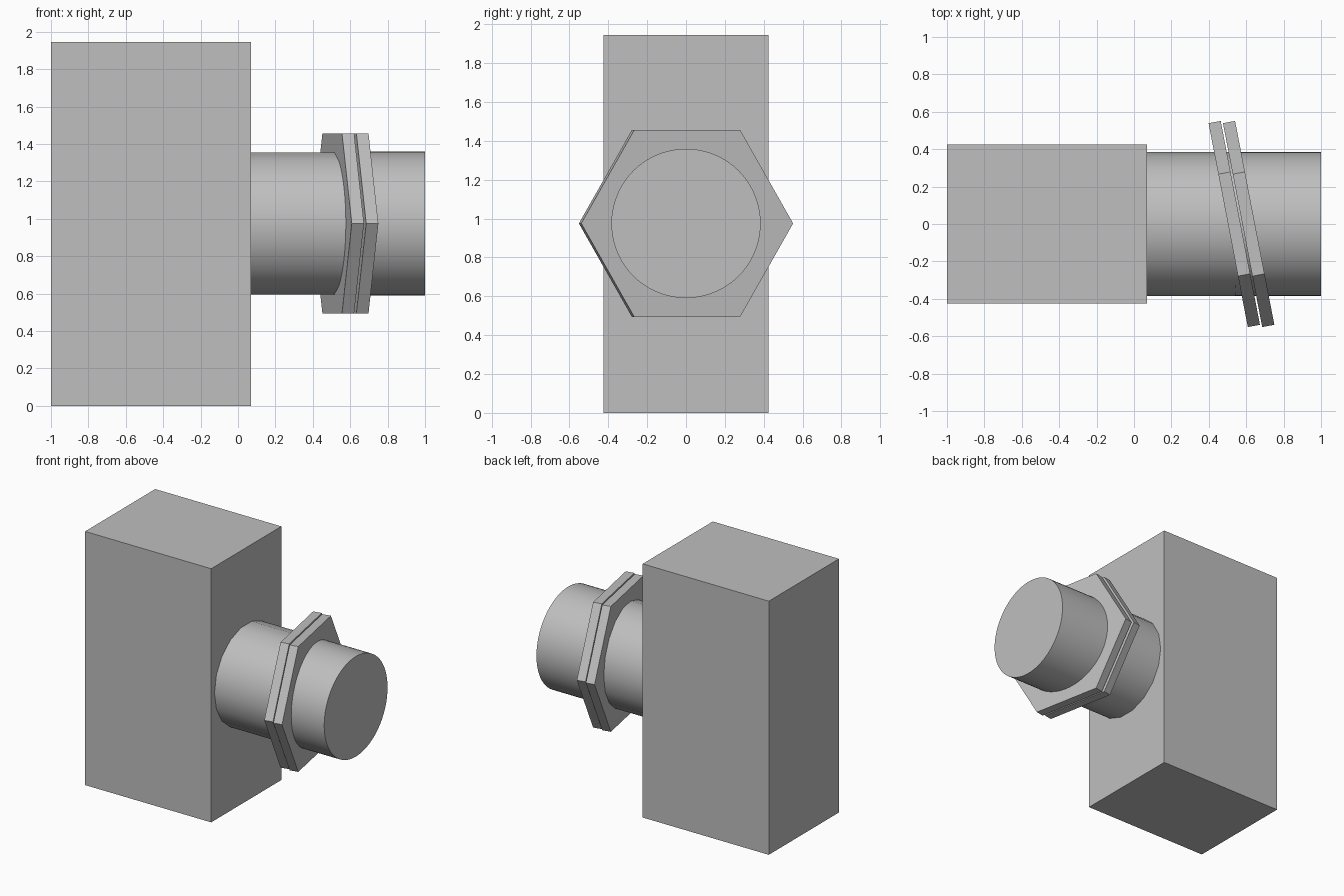
import bpy
import math

cube = bpy.data.objects.get("Cube")
if cube:
    bpy.data.objects.remove(cube, do_unlink=True)

GREY = (0.52, 0.52, 0.52, 1.0)
AXIS_Z = 0.975  # height of the barrel axis

grey = bpy.data.materials.new("plain_grey")
grey.use_nodes = True
grey.diffuse_color = GREY
grey.node_tree.nodes["Principled BSDF"].inputs["Base Color"].default_value = GREY


def finish(name):
    obj = bpy.context.object
    obj.name = name
    obj.data.materials.append(grey)
    return obj


def prism_along_x(name, sides, radius, x0, x1, first_angle=0.0, smooth=False):
    """Regular prism on the barrel axis; first_angle places a corner from +y towards +z."""
    bpy.ops.mesh.primitive_cylinder_add(
        vertices=sides, radius=radius, depth=x1 - x0,
        location=((x0 + x1) / 2, 0, AXIS_Z),
        rotation=(math.radians(first_angle), math.radians(90), 0))
    obj = finish(name)
    bpy.ops.object.transform_apply(location=False, rotation=True, scale=True)
    if smooth:
        bpy.ops.object.shade_smooth_by_angle(angle=math.radians(30))
    return obj


# Housing block
bpy.ops.mesh.primitive_cube_add(size=1, location=(-0.465, 0, 0.9725))
bpy.context.object.scale = (1.07, 0.85, 1.945)
bpy.ops.object.transform_apply(location=False, rotation=False, scale=True)
finish("housing_block")

# Barrel: coarser behind the nuts, finely rounded towards the tip
prism_along_x("rear_barrel", 18, 0.385, 0.07, 0.54, smooth=True)
prism_along_x("front_barrel", 72, 0.384, 0.54, 1.0, smooth=True)

# Pair of thin hexagonal nuts
for name, x0 in (("rear_nut", 0.503), ("front_nut", 0.58)):
    prism_along_x(name, 6, 0.555, x0, x0 + 0.066, first_angle=-10.9)
